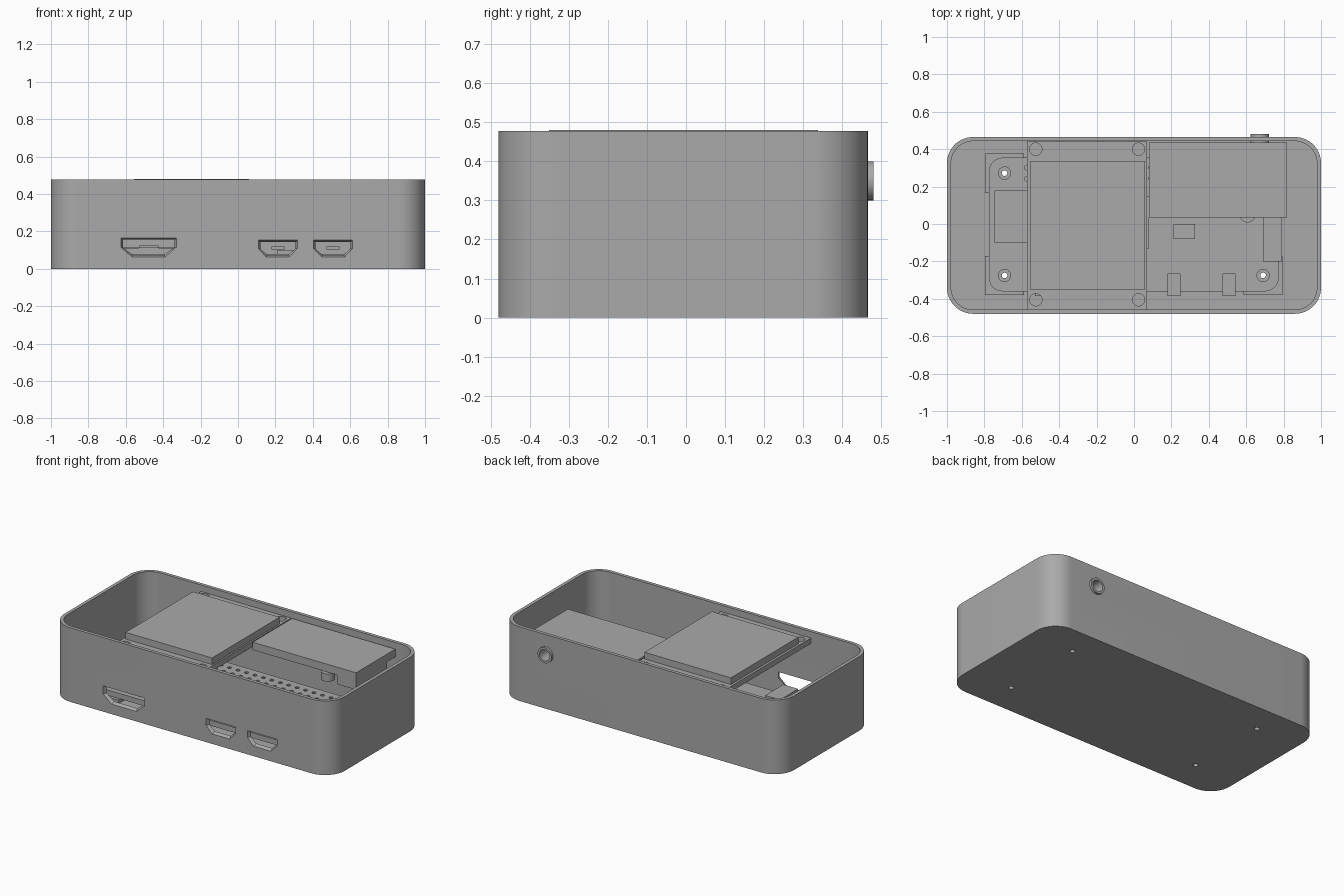
import bpy, bmesh, math
from mathutils import Matrix, Vector

if "Cube" in bpy.data.objects:
    bpy.data.objects.remove(bpy.data.objects["Cube"])

grey = bpy.data.materials.new("mid grey")
grey.diffuse_color = (0.4, 0.4, 0.4, 1)
grey.use_nodes = True
grey.node_tree.nodes["Principled BSDF"].inputs["Base Color"].default_value = grey.diffuse_color


def finish(name, bm):
    bmesh.ops.recalc_face_normals(bm, faces=bm.faces)
    me = bpy.data.meshes.new(name)
    bm.to_mesh(me)
    bm.free()
    me.materials.append(grey)
    ob = bpy.data.objects.new(name, me)
    bpy.context.collection.objects.link(ob)
    return ob


def loft(bm, a, b):
    """Closed solid between two matching point loops."""
    va, vb = [bm.verts.new(p) for p in a], [bm.verts.new(p) for p in b]
    n = len(va)
    bm.faces.new(va)
    bm.faces.new(vb[::-1])
    for i in range(n):
        bm.faces.new((va[i], vb[i], vb[(i + 1) % n], va[(i + 1) % n]))


def slab(bm, x0, x1, y0, y1, z0, z1, r=0.0, seg=12):
    """Box with optional rounded vertical corners."""
    pts = []
    corners = [(x1 - r, y1 - r), (x0 + r, y1 - r), (x0 + r, y0 + r), (x1 - r, y0 + r)]
    for k, (cx, cy) in enumerate(corners):
        for i in range(seg + 1 if r else 1):
            a = math.pi / 2 * (k + i / seg)
            pts.append((cx + r * math.cos(a), cy + r * math.sin(a)))
    loft(bm, [(x, y, z0) for x, y in pts], [(x, y, z1) for x, y in pts])


def cyl(bm, c, r, depth, axis='Z', n=24):
    rot = Matrix.Rotation(math.pi / 2, 4, 'X') if axis == 'Y' else Matrix()
    bmesh.ops.create_cone(bm, cap_ends=True, segments=n, radius1=r, radius2=r,
                          depth=depth, matrix=Matrix.Translation(Vector(c)) @ rot)


def box(name, *args, **kw):
    bm = bmesh.new()
    slab(bm, *args, **kw)
    return finish(name, bm)


def port(x0, x1, z0, z1, y, d=0.0):
    """Connector outline in the xz plane, lower corners cut, grown by d."""
    x0, x1, z0, z1 = x0 - d, x1 + d, z0 - d, z1 + d
    m, c = z0 + 0.5 * (z1 - z0), 0.2 * (x1 - x0)
    return [(x0, y, z1), (x1, y, z1), (x1, y, m), (x1 - c, y, z0), (x0 + c, y, z0), (x0, y, m)]


def cut(ob, bm):
    tool = finish("cutter", bm)
    tool.hide_render = True
    mod = ob.modifiers.new("cut", 'BOOLEAN')
    mod.operation, mod.object, mod.solver = 'DIFFERENCE', tool, 'EXACT'
    bpy.context.view_layer.objects.active = ob
    bpy.ops.object.modifier_apply(modifier=mod.name)
    bpy.data.objects.remove(tool)


screws = [(x, y) for x in (-0.692, 0.69) for y in (-0.275, 0.272)]
ports = [("video_port", -0.61, -0.345, 0.08, 0.15, -0.19),
         ("left_usb_port", 0.125, 0.302, 0.08, 0.137, -0.255),
         ("right_usb_port", 0.42, 0.597, 0.08, 0.137, -0.255)]

# Open-topped case with floor
case = box("case", -1, 1, -0.48, 0.465, 0, 0.478, r=0.14, seg=16)
bm = bmesh.new()
slab(bm, -0.978, 0.978, -0.458, 0.443, 0.024, 0.6, r=0.118, seg=16)
cut(case, bm)

# Flared port openings, audio socket hole and screw holes
bm = bmesh.new()
for _, x0, x1, z0, z1, _ in ports:
    loft(bm, port(x0, x1, z0, z1, -0.485, 0.018), port(x0, x1, z0, z1, -0.45, 0.002))
cyl(bm, (0.673, 0.45, 0.35), 0.05, 0.06, 'Y')
for x, y in screws:
    cyl(bm, (x, y, 0), 0.015, 0.2)
cut(case, bm)

# Corner posts under the circuit board
for i, (x, y) in enumerate(screws):
    post = box("corner_post_%d" % (i + 1), x - 0.105, x + 0.105, y - 0.105, y + 0.105, 0.024, 0.046)
    bm = bmesh.new()
    cyl(bm, (x, y, 0.03), 0.015, 0.2)
    cut(post, bm)

# Main circuit board with screw holes and double row of pin holes
board = box("main_board", -0.776, 0.774, -0.36, 0.355, 0.046, 0.08, r=0.075)
bm = bmesh.new()
for x, y in screws:
    cyl(bm, (x, y, 0.06), 0.033, 0.1)
for i in range(20):
    for y in (0.242, 0.302):
        cyl(bm, (-0.573 + i * 0.0603, y, 0.06), 0.013, 0.1, n=10)
cut(board, bm)

# Hollow connectors with tongue and spring tabs
for name, x0, x1, z0, z1, back in ports:
    bm = bmesh.new()
    loft(bm, port(x0, x1, z0, z1, -0.39), port(x0, x1, z0, z1, back))
    shell = finish(name, bm)
    bm = bmesh.new()
    loft(bm, port(x0, x1, z0, z1, -0.4, -0.01), port(x0, x1, z0, z1, back - 0.02, -0.01))
    w = x1 - x0
    for f in (0.17, 0.83):
        x = x0 + f * w
        slab(bm, x - 0.012, x + 0.012, -0.365, -0.345, z1 - 0.015, z1 + 0.01)
        slab(bm, x - 0.005, x + 0.005, -0.345, -0.315, z1 - 0.015, z1 + 0.01)
    cut(shell, bm)
    zc = z0 + 0.55 * (z1 - z0)
    box(name + "_tongue", x0 + 0.3 * w, x1 - 0.3 * w, -0.385, back - 0.01, zc - 0.007, zc + 0.007)

# Board parts
box("card_slot", -0.745, -0.29, -0.1, 0.18, 0.08, 0.11)
box("card_edge", -0.72, -0.29, -0.06, 0.14, 0.11, 0.114)
box("small_chip", 0.21, 0.327, -0.08, 0.0, 0.08, 0.1)
box("main_chip", -0.2, 0.08, -0.13, 0.15, 0.08, 0.11)
box("ribbon_connector", 0.69, 0.79, -0.2, 0.2, 0.08, 0.11)

# Display board with four holes, and the screen on it
disp = box("display_board", -0.572, 0.07, -0.456, 0.442, 0.402, 0.437)
bm = bmesh.new()
for x in (-0.525, 0.024):
    for y in (-0.405, 0.4):
        cyl(bm, (x, y, 0.42), 0.033, 0.1)
cut(disp, bm)
box("screen", -0.557, 0.06, -0.35, 0.338, 0.437, 0.48)

# Side module with parts hanging beneath
box("side_module", 0.08, 0.818, 0.035, 0.435, 0.39, 0.44)
box("module_block", 0.68, 0.818, 0.035, 0.35, 0.33, 0.39)
bm = bmesh.new()
cyl(bm, (0.607, 0.05, 0.365), 0.042, 0.05)
finish("round_part", bm)

# Round audio socket through the back wall
bm = bmesh.new()
cyl(bm, (0.673, 0.43, 0.35), 0.05, 0.1, 'Y', 32)
jack = finish("audio_socket", bm)
bm = bmesh.new()
cyl(bm, (0.673, 0.45, 0.35), 0.036, 0.11, 'Y', 32)
cut(jack, bm)

# Smooth only the shallow angles
for ob in bpy.context.scene.objects:
    ob.select_set(True)
bpy.context.view_layer.objects.active = case
bpy.ops.object.shade_smooth_by_angle(angle=math.radians(25))
